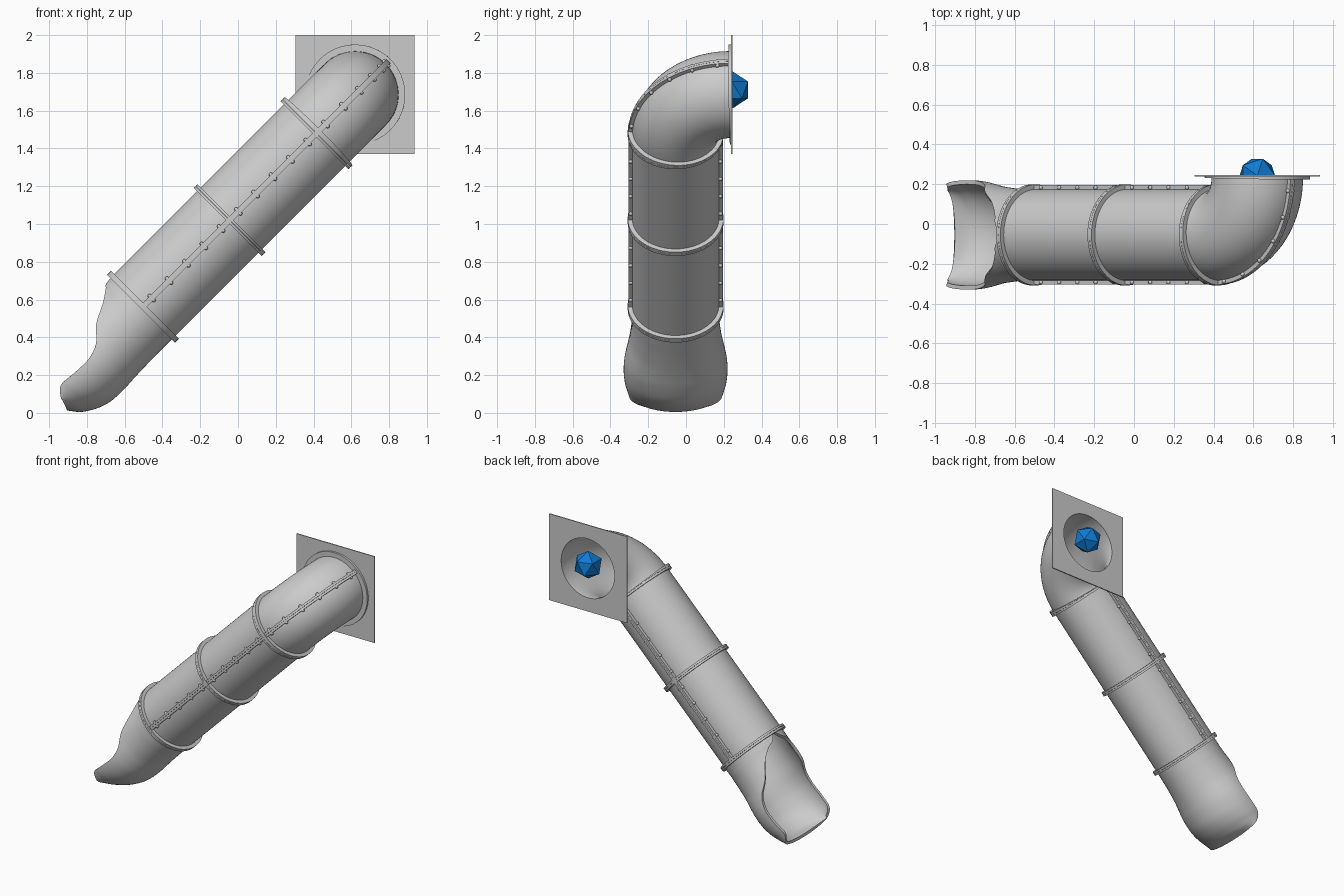
import bpy, bmesh, math
from mathutils import Vector

if "Cube" in bpy.data.objects:
    bpy.data.objects.remove(bpy.data.objects["Cube"])

Q = math.sqrt(0.5)
S, D, Y = Vector((Q, 0, Q)), Vector((-Q, 0, Q)), Vector((0, 1, 0))
ORIGIN = D * 0.753 + Y * -0.055       # foot of the sloping axis
RINGS = (0.042, 0.69, 1.34)           # joints along the axis
BEND, RAD = 0.29, 0.23                # bend radius, tube radius
U_BEND, U_EXIT = RINGS[2], RINGS[2] + BEND * math.pi / 2


def frame(u):
    """Centre and outward normal of the axis at length u."""
    a = min(max((u - U_BEND) / BEND, 0), math.pi / 2)
    n = S * math.sin(a) - Y * math.cos(a)
    c = ORIGIN + S * min(u, U_BEND)
    c += S * BEND * math.sin(a) + Y * (BEND * (1 - math.cos(a)) + max(0, u - U_EXIT))
    return c, n


def grid_object(name, rows, closed=False, caps=False, thick=0, edge=0):
    """Skin rows of points, optionally thickened inward."""
    bm = bmesh.new()
    v = [[bm.verts.new(p) for p in r] for r in rows]
    n = len(rows[0])
    for i in range(len(rows) - 1):
        for j in range(n if closed else n - 1):
            k = (j + 1) % n
            bm.faces.new((v[i][j], v[i + 1][j], v[i + 1][k], v[i][k]))
    if caps:
        bm.faces.new(v[0])
        bm.faces.new(v[-1][::-1])
        bmesh.ops.recalc_face_normals(bm, faces=bm.faces)
    bmesh.ops.remove_doubles(bm, verts=bm.verts, dist=1e-5)
    return finish(name, bm, thick, edge)


def finish(name, bm, thick=0, edge=0):
    me = bpy.data.meshes.new(name)
    bm.to_mesh(me)
    bm.free()
    ob = bpy.data.objects.new(name, me)
    bpy.context.collection.objects.link(ob)
    bpy.ops.object.select_all(action='DESELECT')
    ob.select_set(True)
    bpy.context.view_layer.objects.active = ob
    if thick:
        m = ob.modifiers.new("wall", 'SOLIDIFY')
        m.thickness, m.offset = thick, -1
        bpy.ops.object.modifier_apply(modifier="wall")
    if edge:
        m = ob.modifiers.new("edge", 'BEVEL')
        m.width, m.segments, m.limit_method = edge, 2, 'ANGLE'
        m.angle_limit = math.radians(50)
    bpy.ops.object.shade_smooth_by_angle(angle=math.radians(35))
    return ob


def spread(a, b, n):
    return [a + (b - a) * i / n for i in range(n + 1)]


def sweep(name, profile, us, **kw):
    rows = []
    for u in us:
        c, n = frame(u)
        rows.append([c + n * p + D * q for p, q in profile])
    return grid_object(name, rows, closed=True, **kw)


def circle(r, n=64):
    return [(r * math.cos(2 * math.pi * i / n), r * math.sin(2 * math.pi * i / n)) for i in range(n)]


# Straight tubes and the upper bend
U_END = U_EXIT + 0.01
sweep("lower_tube", circle(RAD), spread(RINGS[0], RINGS[1], 1), thick=0.015)
sweep("upper_tube", circle(RAD), spread(RINGS[1], RINGS[2], 1), thick=0.015)
sweep("bend_tube", circle(RAD), spread(U_BEND, U_EXIT, 24) + [U_END], thick=0.015)

# Joint rings and the collar against the wall panel
for i, u in enumerate(RINGS):
    for k in (-1, 1):
        mid = u + k * 0.0075
        sweep(f"joint_ring_{i}_{k}", circle(0.254), [mid - 0.007, mid + 0.007], thick=0.036)
sweep("collar", circle(0.265), [U_EXIT - 0.006, U_END - 0.004], thick=0.05)

# Seam flanges along both sides
path = [RINGS[0]] + spread(U_BEND, U_EXIT, 24) + [U_END]
for side, label in ((1, "outer"), (-1, "inner")):
    for k in (-1, 1):
        prof = [(side * r, k * b) for r, b in ((0.222, 0.0005), (0.25, 0.0005), (0.25, 0.015), (0.222, 0.015))]
        sweep(f"{label}_seam_{k}", prof, path, caps=True)

# Seam bolts
bm = bmesh.new()
straight = [RINGS[j] + (k + 0.5) * 0.13 for j in (0, 1) for k in range(5)]
curved = [U_BEND + (k + 0.5) * (U_EXIT - U_BEND) / 6 for k in range(6)]
for side, us in ((1, straight + curved), (-1, straight)):
    for u in us:
        c, n = frame(u)
        for k in (-1, 1):
            res = bmesh.ops.create_uvsphere(bm, u_segments=10, v_segments=6, radius=0.011)
            bmesh.ops.translate(bm, verts=res["verts"], vec=c + n * side * 0.238 + D * k * 0.016)
finish("seam_bolts", bm)

# Exit chute: floor (s, d), rim (s, d), half width, opening angle
stations = [
    (0.042, -.230, 0.042, .230, .230, 180),
    (-.005, -.230, -.010, .224, .230, 167),
    (-.035, -.230, -.035, .203, .231, 153),
    (-.097, -.230, -.097, .163, .234, 135),
    (-.198, -.232, -.198, .110, .245, 117),
    (-.272, -.235, -.272, .038, .259, 100),
    (-.340, -.238, -.356, .008, .272, 93),
    (-.430, -.234, -.440, .008, .275, 92),
    (-.500, -.213, -.513, .014, .270, 92),
    (-.555, -.183, -.550, .016, .263, 92),
    (-.592, -.154, -.578, .003, .256, 91),
    (-.630, -.105, -.603, -.028, .245, 90),
]


def smooth_row(i, t):
    """Catmull-Rom blend between neighbouring stations."""
    last = len(stations) - 1
    quad = [stations[min(max(i + k, 0), last)] for k in (-1, 0, 1, 2)]
    return [0.5 * (2 * b + (c - a) * t + (2 * a - 5 * b + 4 * c - d) * t * t
                   + (3 * b - a - 3 * c + d) * t ** 3) for a, b, c, d in zip(*quad)]


rows = []
for i in range(len(stations) - 1):
    for t in (0, 0.25, 0.5, 0.75) + ((1,) if i == len(stations) - 2 else ()):
        fs, fd, es, ed, w, ang = smooth_row(i, t)
        A = math.radians(min(ang, 180))
        f, e = S * fs + D * fd, S * es + D * ed
        row = []
        for j in range(49):
            a = A * (j - 24) / 24
            row.append(ORIGIN + f + (e - f) * (1 - math.cos(a)) / (1 - math.cos(A)) + Y * w * math.sin(a))
        rows.append(row)
grid_object("exit_chute", rows, thick=0.02, edge=0.005)

# Square wall panel with round entrance
cx, cz, y = 0.62, 1.685, 0.247
inner, outer = [], []
for c, s in circle(1):
    m = max(abs(c), abs(s))
    inner.append(Vector((cx + 0.215 * c, y, cz + 0.215 * s)))
    outer.append(Vector((cx + 0.315 * c / m, y, cz + 0.315 * s / m)))
# row order makes the normals face +y, so the wall thickens toward -y
grid_object("wall_panel", [outer, inner], closed=True, thick=0.008)

# Faceted ball in the entrance
bpy.ops.mesh.primitive_ico_sphere_add(subdivisions=1, radius=0.1, location=(cx, 0.243, 1.71))
ball = bpy.context.object
ball.name = "blue_ball"
mat = bpy.data.materials.new("blue")
mat.diffuse_color = (0.005, 0.2, 0.65, 1)
mat.use_nodes = True
mat.node_tree.nodes["Principled BSDF"].inputs["Base Color"].default_value = mat.diffuse_color
ball.data.materials.append(mat)
